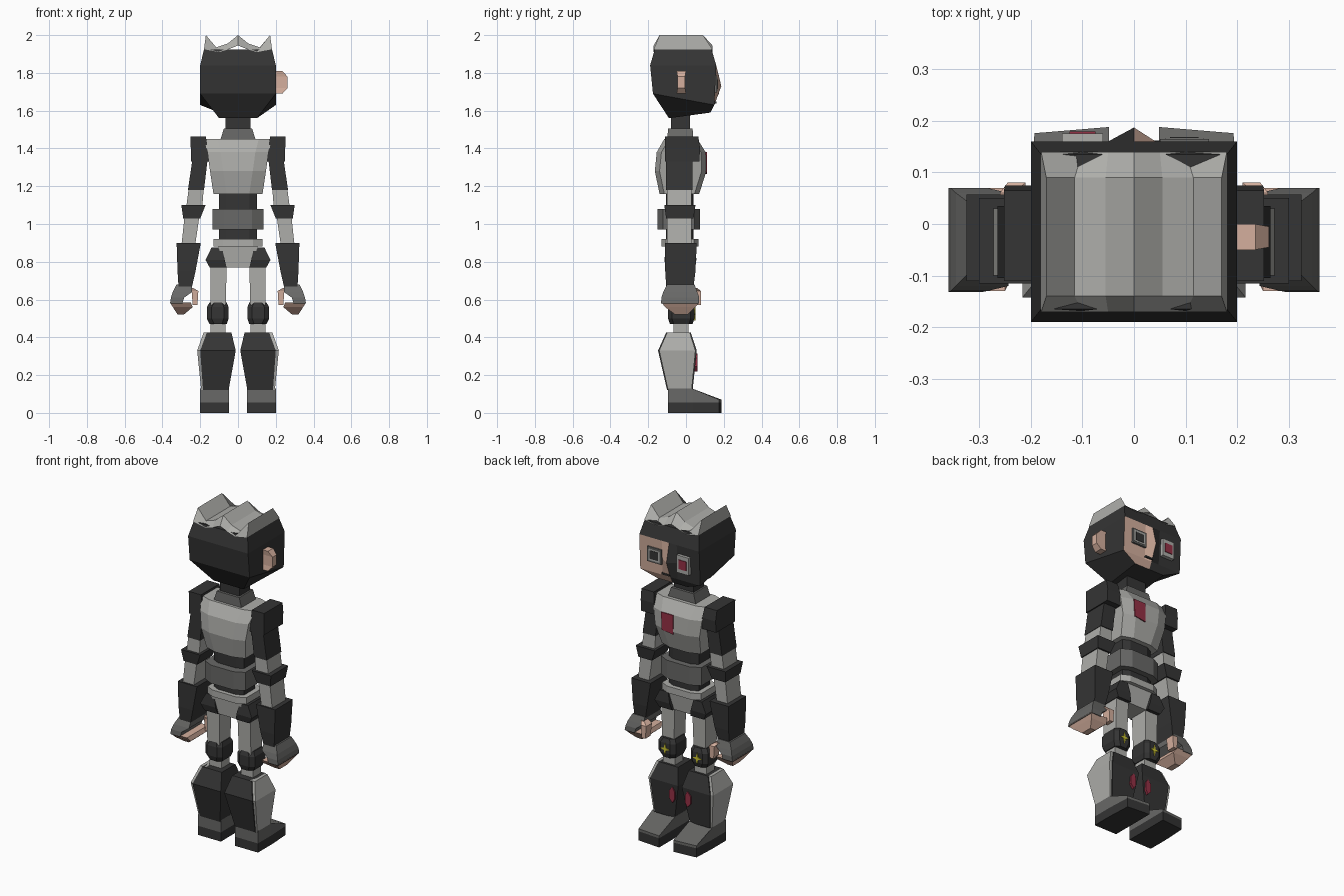
import bpy, bmesh

if "Cube" in bpy.data.objects:
    bpy.data.objects.remove(bpy.data.objects["Cube"])

def material(name, r, g, b):
    m = bpy.data.materials.new(name)
    m.diffuse_color = (r, g, b, 1)
    m.use_nodes = True
    m.node_tree.nodes["Principled BSDF"].inputs["Base Color"].default_value = m.diffuse_color
    return m

DARK = material("dark", .035, .035, .035)
MID = material("mid_grey", .14, .14, .135)
LIGHT = material("light_grey", .42, .42, .4)
SKIN = material("skin", .66, .43, .34)
RED = material("red", .3, .03, .06)
YELLOW = material("yellow", .6, .55, .03)

def finish(name, bm, mat, mirror=False):
    bmesh.ops.recalc_face_normals(bm, faces=bm.faces)
    me = bpy.data.meshes.new(name)
    bm.to_mesh(me)
    bm.free()
    me.materials.append(mat)
    ob = bpy.data.objects.new(name, me)
    bpy.context.collection.objects.link(ob)
    if mirror:
        ob.modifiers.new("mirror", 'MIRROR').use_mirror_merge = False
    return ob

def skin_rings(rings):
    """Join equal-length point rings into a closed solid."""
    bm = bmesh.new()
    vs = [[bm.verts.new(p) for p in ring] for ring in rings]
    n = len(vs[0])
    for a, b in zip(vs, vs[1:]):
        for i in range(n):
            j = (i + 1) % n
            bm.faces.new((a[i], a[j], b[j], b[i]))
    bm.faces.new(vs[0][::-1])
    bm.faces.new(vs[-1])
    return bm

def ring(z, x0, x1, y0, y1, dz=0, c=None):
    """Rectangular section, optionally chamfered; dz tilts the +y side."""
    if c:
        a, b = c
        pts = [(x0 + a, y0), (x1 - a, y0), (x1, y0 + b), (x1, y1 - b),
               (x1 - a, y1), (x0 + a, y1), (x0, y1 - b), (x0, y0 + b)]
    else:
        pts = [(x0, y0), (x1, y0), (x1, y1), (x0, y1)]
    return [(x, y, z + dz * (y - y0) / (y1 - y0)) for x, y in pts]

def loft(name, mat, *secs, mirror=False, c=None):
    return finish(name, skin_rings([ring(*s, c=c) for s in secs]), mat, mirror)

def prism(name, mat, pts, y0, y1, mirror=False):
    return finish(name, skin_rings([[(x, y, z) for x, z in pts] for y in (y0, y1)]), mat, mirror)

def box_pts(x0, x1, z0, z1):
    return [(x0, z0), (x1, z0), (x1, z1), (x0, z1)]

# head: one half of the face is skin, with a raised nose ridge
bm = skin_rings([ring(1.56, -.1, .1, -.09, .13, .03), ring(1.69, -.2, .2, -.175, .15, -.06),
                 ring(1.84, -.2, .2, -.19, .16), ring(1.925, -.18, .18, -.165, .135)])
for co, no in (((0, 0, 0), (1, 0, 0)), ((.05, 0, 0), (1, 0, 0)),
               ((-.05, 0, 0), (1, 0, 0)), ((0, 0, 1.73), (0, 0, 1))):
    bmesh.ops.bisect_plane(bm, geom=bm.verts[:] + bm.edges[:] + bm.faces[:],
                           plane_co=co, plane_no=no)
for v in bm.verts:
    if abs(v.co.x) < .01 and v.co.y > .1 and abs(v.co.z - 1.73) < .01:
        v.co.y = .187
bm.normal_update()
bmesh.ops.recalc_face_normals(bm, faces=bm.faces)
for f in bm.faces:
    m = f.calc_center_median()
    if f.normal.y > .35 and m.x > 0 and m.z < 1.85:
        f.material_index = 1
finish("head", bm, DARK).data.materials.append(SKIN)

# hair: zigzag crest running front to back
top = [(-.17, 2), (-.115, 1.935), (-.055, 1.955), (0, 2), (.055, 1.955), (.115, 1.935), (.17, 2)]
low = [(-.18, 1.925), (-.1, 1.91), (-.05, 1.925), (0, 1.945), (.05, 1.925), (.1, 1.91), (.18, 1.925)]
bm = bmesh.new()
rows = [[bm.verts.new((x, y, z)) for x, z in p]
        for p, y in ((low, -.171), (top, -.14), (top, .09), (low, .14))]
for k in range(4):
    a, b = rows[k], rows[(k + 1) % 4]
    for i in range(6):
        bm.faces.new((a[i], a[i + 1], b[i + 1], b[i]))
for i in (0, -1):
    bm.faces.new([r[i] for r in rows])
finish("hair", bm, LIGHT)

# face details and single ear
loft("ear", SKIN, (1.69, .19, .235, -.05, 0), (1.72, .19, .262, -.045, -.005),
     (1.78, .19, .262, -.045, -.005), (1.81, .19, .235, -.05, 0))
prism("eye_frame", MID, box_pts(.05, .145, 1.695, 1.785), .14, .165)
prism("eye_white", LIGHT, box_pts(.06, .135, 1.705, 1.775), .14, .167)
prism("eye_pupil", DARK, box_pts(.07, .125, 1.715, 1.765), .14, .169)
prism("lens_frame", LIGHT, box_pts(-.14, -.06, 1.685, 1.79), .14, .175)
prism("lens", RED, box_pts(-.125, -.075, 1.71, 1.765), .14, .179)
prism("mouth", DARK, box_pts(0, .05, 1.638, 1.648), .14, .162)

# neck and torso
loft("neck", DARK, (1.47, -.065, .065, -.08, .02), (1.58, -.065, .065, -.08, .02))
loft("collar", MID, (1.43, -.098, .098, -.1, .04), (1.505, -.075, .075, -.095, .035))
loft("chest", LIGHT, (1.16, -.13, .13, -.14, .07), (1.28, -.148, .148, -.165, .108),
     (1.38, -.162, .162, -.155, .104), (1.45, -.18, .18, -.115, .06), c=(.07, .025))
prism("chest_badge", RED, [(.01, 1.265), (.085, 1.275), (.09, 1.38), (.01, 1.38)], .08, .11)
loft("abdomen", DARK, (.9, -.1, .1, -.105, .04), (1.18, -.1, .1, -.105, .04), c=(.04, .02))
loft("waist_band", MID, (.97, -.135, .135, -.152, .075), (1.08, -.135, .135, -.152, .075), c=(.06, .03))
loft("hip_band", LIGHT, (.88, -.13, .13, -.13, .067), (.92, -.13, .13, -.13, .067), c=(.05, .025))
loft("pelvis", LIGHT, (.77, -.065, .065, -.1, .03), (.88, -.105, .105, -.11, .045))

# arms
loft("shoulder", DARK, (1.33, .155, .25, -.11, .07), (1.4, .16, .25, -.11, .075),
     (1.462, .17, .252, -.11, .065), mirror=True)
loft("upper_arm", DARK, (1.18, .18, .265, -.105, .035), (1.35, .16, .24, -.105, .035), mirror=True)
loft("lower_sleeve", LIGHT, (1.08, .19, .275, -.1, .03), (1.18, .182, .262, -.1, .03), mirror=True)
loft("elbow_pad", DARK, (1.03, .2, .29, -.105, .04), (1.1, .172, .3, -.115, .05), mirror=True)
loft("forearm", LIGHT, (.88, .228, .3, -.1, .03), (1.05, .203, .282, -.1, .03), mirror=True)
loft("gauntlet", DARK, (.67, .243, .315, -.105, .04), (.75, .225, .32, -.11, .05),
     (.9, .197, .325, -.11, .057), mirror=True)

# hands: curved back, curled fingers and thumb
loft("hand", MID, (.58, .295, .36, -.132, .07), (.61, .285, .355, -.13, .07),
     (.64, .243, .345, -.12, .06), (.68, .243, .325, -.1, .045), mirror=True)
loft("fingers", SKIN, (.522, .285, .32, -.06, .01), (.56, .24, .345, -.11, .05),
     (.585, .25, .36, -.13, .07), mirror=True)
loft("thumb", SKIN, (.57, .215, .24, .03, .08), (.645, .21, .245, .025, .08),
     (.66, .235, .26, .02, .06), mirror=True)

# legs
loft("hip_block", DARK, (.77, .06, .15, -.105, .045), (.81, .07, .172, -.115, .055),
     (.875, .085, .14, -.105, .05), mirror=True)
loft("thigh", LIGHT, (.57, .065, .145, -.085, .02), (.78, .06, .147, -.09, .025), mirror=True)
loft("knee_pad", DARK, (.47, .06, .15, -.085, .035), (.5, .05, .165, -.095, .045),
     (.56, .05, .165, -.095, .045), (.585, .06, .15, -.085, .035), mirror=True, c=(.025, .02))
star = [(.107 + dx, .525 + dz) for dx, dz in
        ((0, .035), (.007, .007), (.03, 0), (.007, -.007),
         (0, -.035), (-.007, -.007), (-.03, 0), (-.007, .007))]
prism("knee_star", YELLOW, star, .03, .049, mirror=True)
loft("ankle_sleeve", LIGHT, (.4, .065, .145, -.065, .012), (.48, .065, .145, -.065, .012), mirror=True)

# boots: dark calf with a light outer shell and red front inlay
loft("calf", DARK, (.12, .05, .185, -.1, .035), (.33, .012, .2, -.148, .057),
     (.425, .035, .165, -.105, .025), mirror=True)
loft("calf_shell", LIGHT, (.12, .165, .195, -.095, .03), (.33, .172, .216, -.142, .05),
     (.425, .145, .182, -.1, .02), mirror=True)
hexagon = [(.05, .22), (.072, .245), (.072, .29), (.05, .315), (.035, .29), (.035, .245)]
prism("calf_inlay", RED, hexagon, .03, .06, mirror=True)
for name, mat, z in (("sole", DARK, ((0, 0), (.055, .055))),
                     ("boot_upper", MID, ((.055, .055), (.128, .07)))):
    rings = []
    for k, (heel, toe) in enumerate(z):
        mid_y, tip = .035, .188
        rings.append([(.048, -.095, heel), (.2, -.095, heel), (.2, mid_y, heel),
                      (.193, tip - .012, toe), (.048, tip, toe), (.048, mid_y, heel)])
    finish(name, skin_rings(rings), mat, True)
